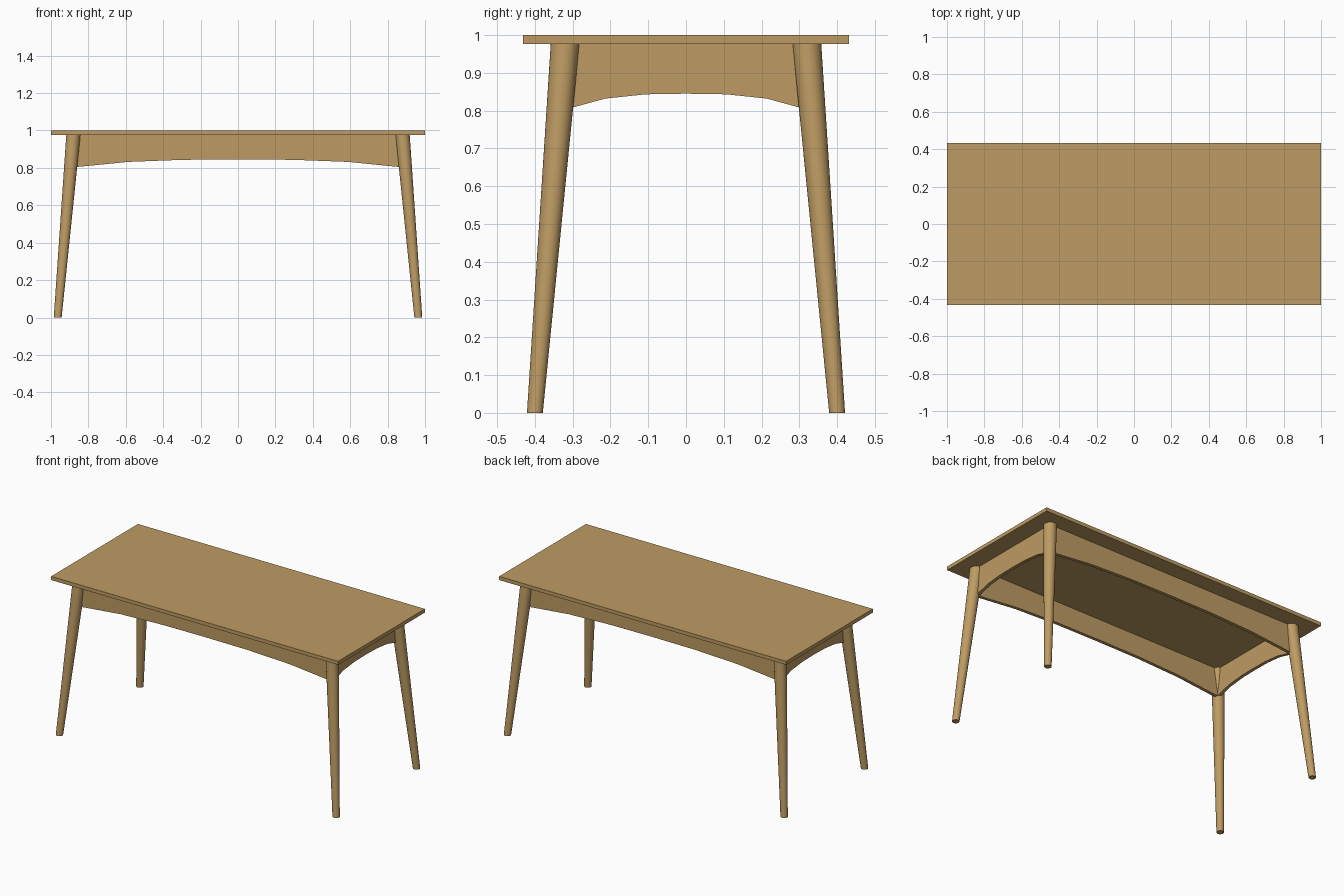
import bpy, bmesh, math

if "Cube" in bpy.data.objects:
    bpy.data.objects.remove(bpy.data.objects["Cube"])

wood = bpy.data.materials.new("oak_wood")
wood.diffuse_color = (0.515, 0.33, 0.126, 1)
wood.use_nodes = True
wood.node_tree.nodes["Principled BSDF"].inputs["Base Color"].default_value = wood.diffuse_color

TOP_Z = 0.977               # underside of the tabletop
LX, LY = 0.88, 0.32         # leg centres at the top, also apron lines
FX, FY = 0.964, 0.40        # leg centres at the floor


def finish(name, bm):
    bmesh.ops.recalc_face_normals(bm, faces=bm.faces)
    me = bpy.data.meshes.new(name)
    bm.to_mesh(me)
    bm.free()
    me.materials.append(wood)
    ob = bpy.data.objects.new(name, me)
    bpy.context.collection.objects.link(ob)
    return ob


def leg(name, sx, sy, sides=32):
    # tapered round leg, splayed outwards with level ends
    bm = bmesh.new()
    rings = []
    for cx, cy, z, r in ((FX, FY, 0, 0.021), (LX, LY, TOP_Z, 0.038)):
        rings.append([bm.verts.new((sx * cx + r * math.cos(a), sy * cy + r * math.sin(a), z))
                      for a in (2 * math.pi * i / sides for i in range(sides))])
    for i in range(sides):
        j = (i + 1) % sides
        f = bm.faces.new((rings[0][i], rings[0][j], rings[1][j], rings[1][i]))
        f.smooth = True
    for ring in rings:
        e = bm.faces.new(ring)
        for edge in e.edges:
            edge.smooth = False
    finish(name, bm)


def apron(name, half, offset, along_x, thick=0.02, segs=6):
    # board with an arched lower edge
    bm = bmesh.new()
    pts = [(-half, TOP_Z)]
    for i in range(segs + 1):
        t = 2 * i / segs - 1
        pts.append((half * t, 0.845 - 0.042 * abs(t) ** 2.9))
    pts.append((half, TOP_Z))
    d = offset - thick / 2
    face = bm.faces.new([bm.verts.new((u, d, z) if along_x else (d, u, z)) for u, z in pts])
    ext = bmesh.ops.extrude_face_region(bm, geom=[face])
    moved = [v for v in ext["geom"] if isinstance(v, bmesh.types.BMVert)]
    bmesh.ops.translate(bm, verts=moved, vec=(0, thick, 0) if along_x else (thick, 0, 0))
    finish(name, bm)


# tabletop
bm = bmesh.new()
bmesh.ops.create_cube(bm, size=1)
for v in bm.verts:
    v.co = (v.co.x * 2, v.co.y * 0.864, TOP_Z + (v.co.z + 0.5) * (1 - TOP_Z))
finish("tabletop", bm)

# legs and aprons
for sy, fb in ((-1, "front"), (1, "back")):
    apron(fb + "_apron", LX, sy * (LY - 0.002), True)
    for sx, lr in ((-1, "left"), (1, "right")):
        leg(f"{fb}_{lr}_leg", sx, sy)
for sx, lr in ((-1, "left"), (1, "right")):
    apron(lr + "_apron", LY, sx * (LX - 0.002), False)
